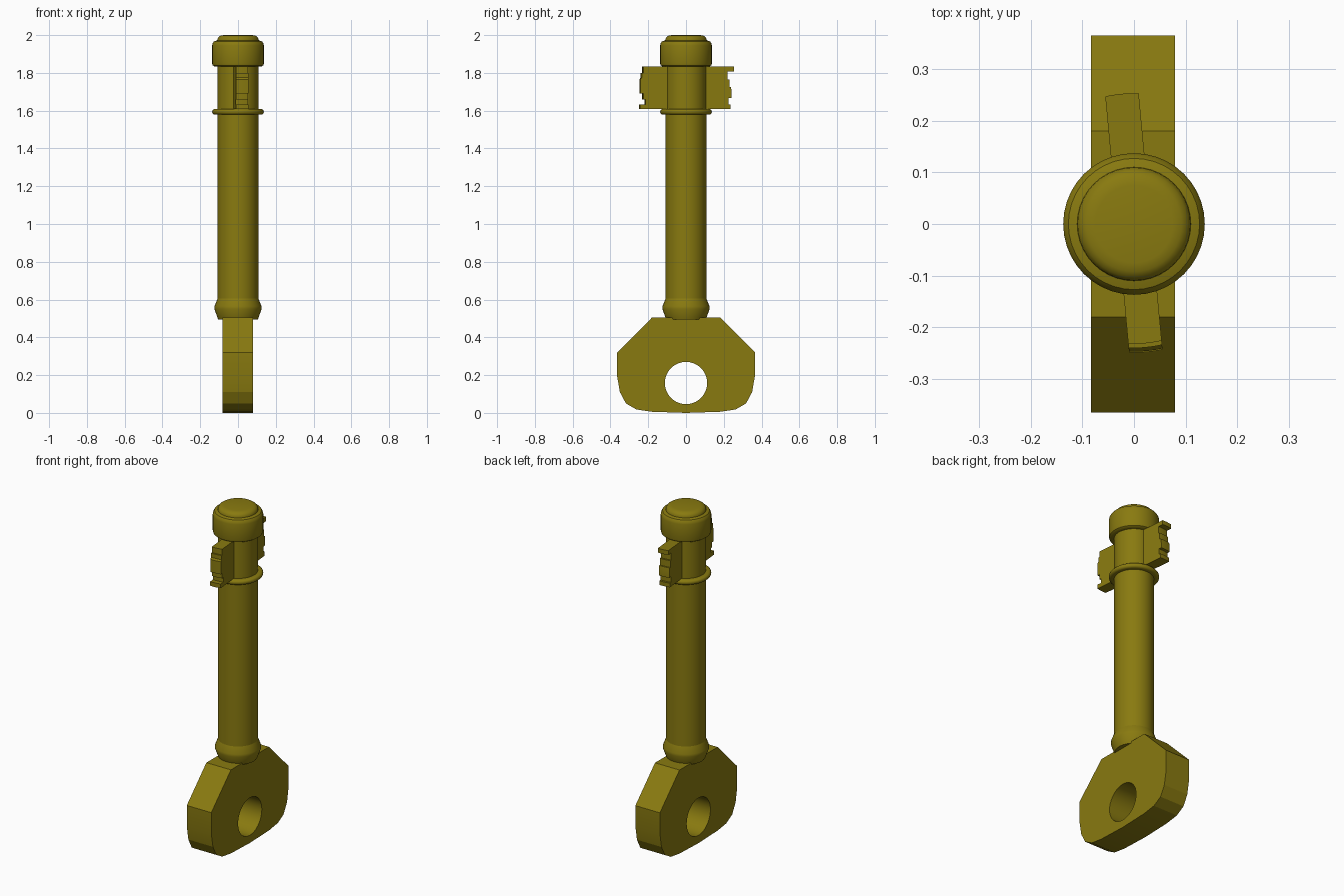
import bpy, bmesh
from math import sin, cos, pi, radians, sqrt

if "Cube" in bpy.data.objects:
    bpy.data.objects.remove(bpy.data.objects["Cube"])

brass = bpy.data.materials.new("old_brass")
brass.diffuse_color = (0.25, 0.195, 0.005, 1)
brass.use_nodes = True
brass.node_tree.nodes["Principled BSDF"].inputs["Base Color"].default_value = brass.diffuse_color


def finish(name, bm, angle=35):
    bmesh.ops.recalc_face_normals(bm, faces=bm.faces)
    me = bpy.data.meshes.new(name)
    bm.to_mesh(me)
    bm.free()
    ob = bpy.data.objects.new(name, me)
    bpy.context.collection.objects.link(ob)
    me.materials.append(brass)
    bpy.ops.object.select_all(action='DESELECT')
    bpy.context.view_layer.objects.active = ob
    ob.select_set(True)
    bpy.ops.object.shade_smooth_by_angle(angle=radians(angle))
    return ob


def lathe(name, profile, n=40):
    """Closed solid of revolution from (radius, z) points, bottom to top."""
    bm = bmesh.new()
    rings = [[bm.verts.new((r * cos(2 * pi * i / n), r * sin(2 * pi * i / n), z))
              for i in range(n)] for r, z in profile]
    for a, b in zip(rings, rings[1:]):
        for i in range(n):
            j = (i + 1) % n
            bm.faces.new((a[i], a[j], b[j], b[i]))
    bm.faces.new(rings[0])
    bm.faces.new(rings[-1])
    return finish(name, bm)


# Shaft, with flared collar, stop ring and capped tip
lathe("shaft", [(0.108, 0.55), (0.108, 1.9)])
lathe("collar", [(0.105, 0.495), (0.109, 0.505), (0.125, 0.55), (0.124, 0.565), (0.108, 0.605)])
lathe("stop_ring", [(0.105, 1.58)] + [(0.122 + 0.015 * cos(a), 1.594 + 0.015 * sin(a))
      for a in [radians(d) for d in range(-90, 91, 30)]] + [(0.105, 1.609)])
lathe("tip_cap", [(0.105, 1.834), (0.125, 1.834), (0.134, 1.84), (0.137, 1.85), (0.137, 1.945),
                  (0.134, 1.957), (0.127, 1.967), (0.118, 1.97), (0.110, 1.972), (0.109, 1.98),
                  (0.103, 1.99), (0.092, 1.997), (0.075, 2.0)])


# Bits: stepped outer edge curved around the shaft axis
def bit(name, steps, turn, half=0.0325, cols=6):
    bm = bmesh.new()
    outline = [(0, steps[0][1])] + steps + [(0, steps[-1][1])]
    rows = []
    for k in range(cols + 1):
        t = -half + 2 * half * k / cols
        rows.append([bm.verts.new((t, sqrt(r * r - t * t) if r else 0.04, z)) for r, z in outline])
    for a, b in zip(rows, rows[1:]):
        for i in range(len(a)):
            j = (i + 1) % len(a)
            bm.faces.new((a[i], a[j], b[j], b[i]))
    bm.faces.new(rows[0])
    bm.faces.new(rows[-1])
    ob = finish(name, bm, 20)
    ob.rotation_euler.z = radians(turn)


bit("back_bit", [(0.236, 1.608), (0.236, 1.633), (0.224, 1.633), (0.224, 1.667), (0.242, 1.667),
                 (0.242, 1.70), (0.238, 1.725), (0.230, 1.725), (0.230, 1.765), (0.221, 1.765),
                 (0.221, 1.808), (0.253, 1.808), (0.253, 1.834)], 5.3)
bit("front_bit", [(0.249, 1.608), (0.249, 1.633), (0.220, 1.633), (0.220, 1.66), (0.232, 1.66),
                  (0.232, 1.69), (0.247, 1.69), (0.247, 1.765), (0.240, 1.775), (0.240, 1.80),
                  (0.232, 1.80), (0.232, 1.834)], 185.3)

# Bow: bevelled flat plate with a round hole
half = [(0.18, 0.505), (0.365, 0.32), (0.364, 0.19), (0.35, 0.11), (0.318, 0.05),
        (0.262, 0.018), (0.18, 0.006)]
outline = half + [(0, 0)] + [(-y, z) for y, z in reversed(half)]
hole = [(0.112 * cos(2 * pi * i / 36), 0.158 + 0.112 * sin(2 * pi * i / 36)) for i in range(36)]
cu = bpy.data.curves.new("bow", 'CURVE')
cu.dimensions = '2D'
cu.fill_mode = 'BOTH'
cu.extrude = 0.081
for pts in (outline, hole):
    sp = cu.splines.new('POLY')
    sp.points.add(len(pts) - 1)
    sp.use_cyclic_u = True
    for p, (y, z) in zip(sp.points, pts):
        p.co = (y, z, 0, 1)
bow = bpy.data.objects.new("bow", cu)
bpy.context.collection.objects.link(bow)
bow.rotation_euler = (pi / 2, 0, pi / 2)
bow.location.x = -0.002
cu.materials.append(brass)
bpy.ops.object.select_all(action='DESELECT')
bpy.context.view_layer.objects.active = bow
bow.select_set(True)
bpy.ops.object.convert(target='MESH')
bpy.ops.object.shade_smooth_by_angle(angle=radians(12))
